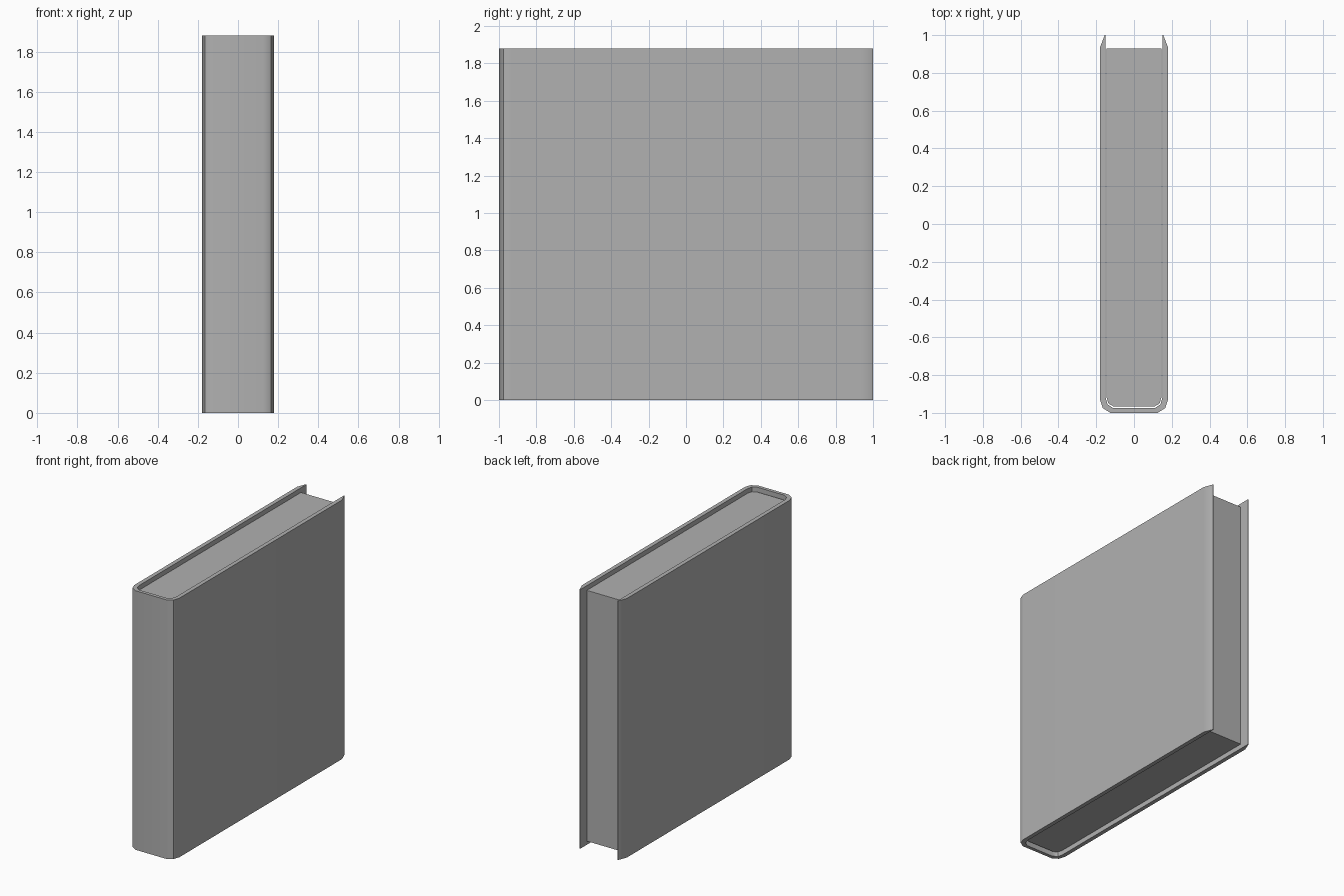
import bpy
import bmesh
import math

cube = bpy.data.objects.get("Cube")
if cube:
    bpy.data.objects.remove(cube, do_unlink=True)

HEIGHT = 1.88
RECESS = 0.03


def make_material(name, value):
    mat = bpy.data.materials.new(name)
    mat.use_nodes = True
    colour = (value, value, value, 1)
    mat.diffuse_color = colour
    mat.node_tree.nodes["Principled BSDF"].inputs["Base Color"].default_value = colour
    return mat


def mirrored(half):
    """Continue a right-hand half profile round to the left side."""
    return half + [(-x, y) for x, y in reversed(half)]


def extrude_outline(name, outline, bottom, top, mat):
    bm = bmesh.new()
    face = bm.faces.new([bm.verts.new((x, y, bottom)) for x, y in outline])
    result = bmesh.ops.extrude_face_region(bm, geom=[face])
    verts = [v for v in result["geom"] if isinstance(v, bmesh.types.BMVert)]
    bmesh.ops.translate(bm, verts=verts, vec=(0, 0, top - bottom))
    bmesh.ops.recalc_face_normals(bm, faces=bm.faces)
    mesh = bpy.data.meshes.new(name)
    bm.to_mesh(mesh)
    bm.free()
    mesh.materials.append(mat)
    obj = bpy.data.objects.new(name, mesh)
    bpy.context.collection.objects.link(obj)
    bpy.ops.object.select_all(action="DESELECT")
    obj.select_set(True)
    bpy.context.view_layer.objects.active = obj
    bpy.ops.object.shade_smooth_by_angle(angle=math.radians(35))
    # Keep the broad faces flat and the narrow bends soft
    weighted = obj.modifiers.new("flat broad faces", "WEIGHTED_NORMAL")
    weighted.keep_sharp = True
    return obj


grey = make_material("medium grey", 0.44)

# Cover: one bent board with a rounded spine and tapered free edges
outer = [(0.155, 1.0), (0.18, 0.935), (0.18, -0.93), (0.165, -0.975), (0.125, -1.0)]
inner = [(0.15, 1.0), (0.15, -0.92), (0.14, -0.955), (0.11, -0.975)]
cover_outline = mirrored(outer) + list(reversed(mirrored(inner)))
extrude_outline("cover", cover_outline, 0, HEIGHT, grey)

# Pages: a solid block set in from the cover's edges
pages = [(0.145, 0.93), (0.145, -0.918), (0.136, -0.95), (0.108, -0.966)]
extrude_outline("pages", mirrored(pages), RECESS, HEIGHT - RECESS, grey)
